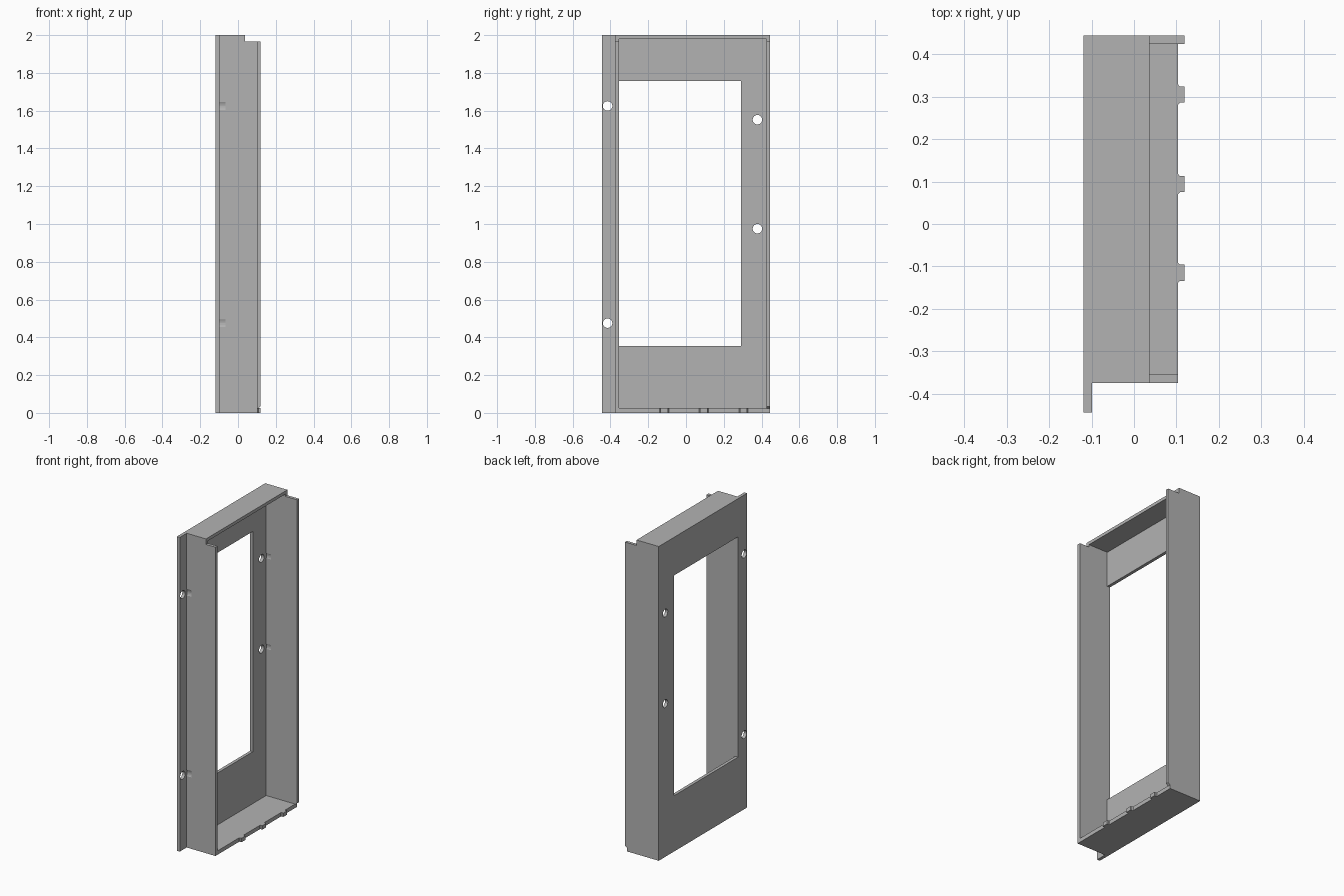
import bpy, bmesh
from mathutils import Matrix, Vector

if "Cube" in bpy.data.objects:
    bpy.data.objects.remove(bpy.data.objects["Cube"], do_unlink=True)

grey = bpy.data.materials.new("plain grey")
grey.use_nodes = True
grey.diffuse_color = (0.45, 0.45, 0.45, 1)
grey.node_tree.nodes["Principled BSDF"].inputs["Base Color"].default_value = grey.diffuse_color


def finish(name, bm):
    bmesh.ops.recalc_face_normals(bm, faces=bm.faces[:])
    mesh = bpy.data.meshes.new(name)
    bm.to_mesh(mesh)
    bm.free()
    mesh.materials.append(grey)
    ob = bpy.data.objects.new(name, mesh)
    bpy.context.collection.objects.link(ob)
    return ob


def prism(name, outline, place, depth):
    """Extrude a flat outline; place maps its 2D points into space."""
    bm = bmesh.new()
    face = bm.faces.new([bm.verts.new(place(a, b)) for a, b in outline])
    ext = bmesh.ops.extrude_face_region(bm, geom=[face])
    moved = [v for v in ext["geom"] if isinstance(v, bmesh.types.BMVert)]
    bmesh.ops.translate(bm, verts=moved, vec=Vector(depth))
    return finish(name, bm)


def box(name, x, y, z):
    outline = [(x[0], y[0]), (x[1], y[0]), (x[1], y[1]), (x[0], y[1])]
    return prism(name, outline, lambda a, b: (a, b, z[0]), (0, 0, z[1] - z[0]))


def rod(name, x, y, z, radius):
    """Cylinder lying along x."""
    bm = bmesh.new()
    bmesh.ops.create_cone(bm, cap_ends=True, segments=32, radius1=radius, radius2=radius,
                          depth=x[1] - x[0],
                          matrix=Matrix.Translation(((x[0] + x[1]) / 2, y, z))
                          @ Matrix.Rotation(1.5707963, 4, "Y"))
    return finish(name, bm)


def cut(ob, cutter):
    mod = ob.modifiers.new("cut", "BOOLEAN")
    mod.operation, mod.solver, mod.object = "DIFFERENCE", "EXACT", cutter
    bpy.context.view_layer.objects.active = ob
    bpy.ops.object.modifier_apply(modifier=mod.name)
    bpy.data.objects.remove(cutter, do_unlink=True)


# Main levels
BACK, PANEL, STEP, RIM, LIP = -0.119, -0.099, 0.037, 0.104, 0.119
HEIGHT, SHOULDER, FLOOR, ROOF = 2.0, 1.965, 0.025, 1.98
OUT_F, IN_F, IN_B, OUT_B = -0.375, -0.355, 0.425, 0.444

# Face panel with its side flange and window
panel = box("face_panel", (BACK, PANEL), (-0.444, OUT_B), (0, HEIGHT))
cut(panel, box("window_cutter", (-0.2, 0), (IN_F, 0.292), (0.355, 1.757)))

# Side walls with stepped tops; the rear one has a lip with a slanted foot
front_wall = prism("front_wall",
                   [(PANEL, 0), (RIM, 0), (RIM, SHOULDER), (STEP, SHOULDER),
                    (STEP, HEIGHT), (PANEL, HEIGHT)],
                   lambda a, b: (a, OUT_F, b), (0, IN_F - OUT_F, 0))
rear_wall = prism("rear_wall",
                  [(PANEL, 0), (RIM, 0), (RIM, 0.022), (LIP, 0.034), (LIP, SHOULDER),
                   (STEP, SHOULDER), (STEP, HEIGHT), (PANEL, HEIGHT)],
                  lambda a, b: (a, IN_B, b), (0, OUT_B - IN_B, 0))

# Screw holes, with screw head clearance scooped from the neighbouring wall
for wall, y, heights, clearance in ((front_wall, -0.415, (0.475, 1.625), 0.045),
                                    (rear_wall, 0.378, (0.975, 1.552), 0.05)):
    for z in heights:
        cut(panel, rod("hole_cutter", (-0.2, 0), y, z, 0.025))
        cut(wall, rod("clearance_cutter", (-0.11, -0.065), y, z, clearance))

# Top and bottom walls
box("top_wall", (PANEL, STEP), (IN_F, IN_B), (ROOF, HEIGHT))
box("bottom_wall", (PANEL, RIM), (IN_F, IN_B), (0, FLOOR))

# Latch tabs with flared roots along the bottom rim
for i, y in enumerate((-0.115, 0.094, 0.305)):
    prism(f"latch_tab_{i + 1}",
          [(RIM, y - 0.024), (RIM + 0.004, y - 0.019), (LIP, y - 0.019),
           (LIP, y + 0.019), (RIM + 0.004, y + 0.019), (RIM, y + 0.024)],
          lambda a, b: (a, b, 0), (0, 0, FLOOR))
